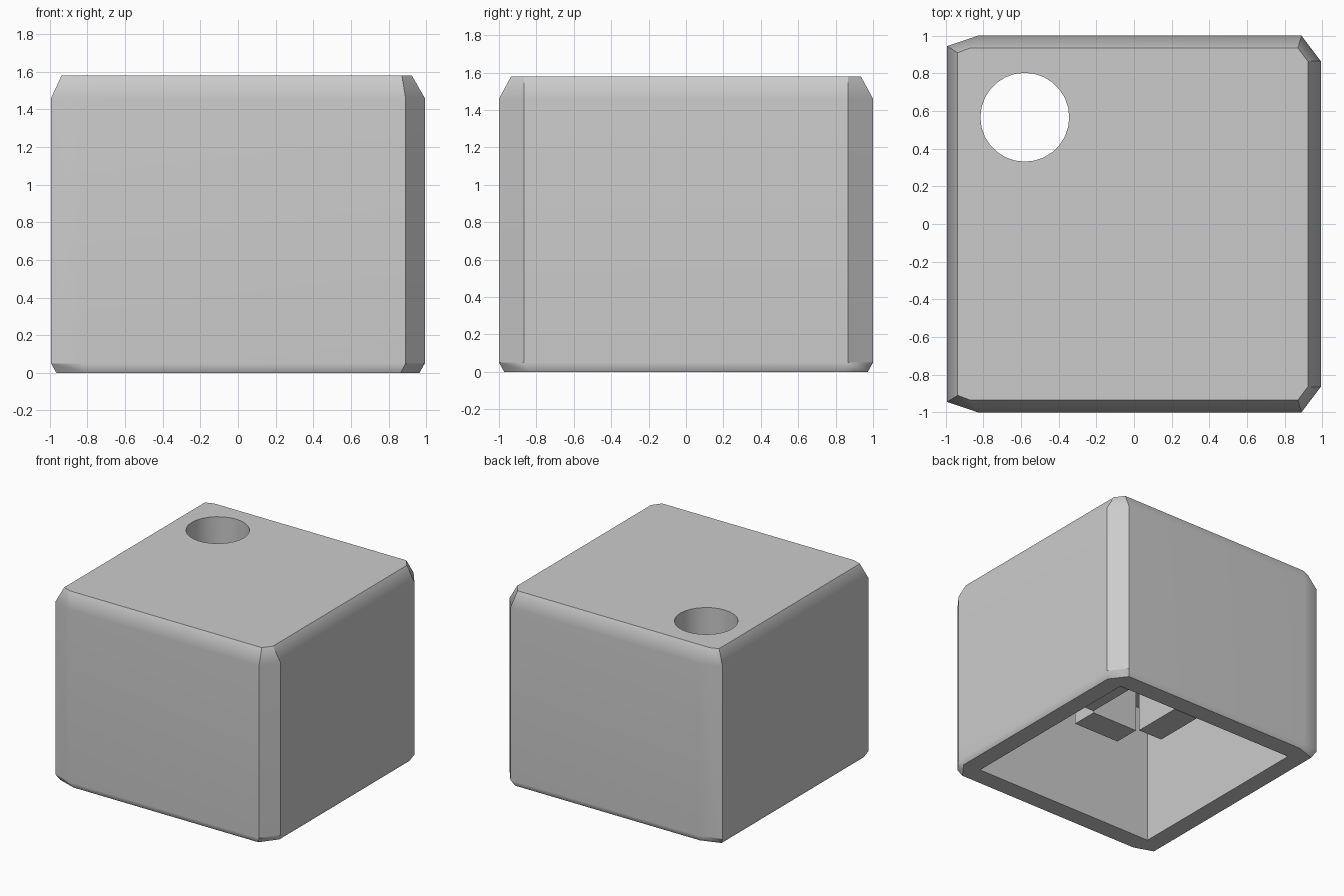
import bpy
import bmesh
import math
from mathutils import Matrix

cube = bpy.data.objects.get("Cube")
if cube:
    bpy.data.objects.remove(cube, do_unlink=True)

GREY = (0.6, 0.6, 0.6, 1.0)
CAVITY = 0.82       # half width of the hollow
CEILING = 1.115     # underside of the thick top
mat = bpy.data.materials.new("plain_grey")
mat.use_nodes = True
mat.diffuse_color = GREY
mat.node_tree.nodes["Principled BSDF"].inputs["Base Color"].default_value = GREY


def add_object(name, bm):
    """Turn a bmesh into a grey object."""
    bmesh.ops.recalc_face_normals(bm, faces=bm.faces)
    mesh = bpy.data.meshes.new(name)
    bm.to_mesh(mesh)
    bm.free()
    mesh.materials.append(mat)
    obj = bpy.data.objects.new(name, mesh)
    bpy.context.collection.objects.link(obj)
    return obj


def box(name, lo, hi):
    bm = bmesh.new()
    bmesh.ops.create_cube(bm, size=1)
    for v in bm.verts:
        v.co = [a + (c + 0.5) * (b - a) for a, b, c in zip(lo, hi, v.co)]
    return add_object(name, bm)


def mirrored_outline(half):
    """Close a half outline (y > 0, left to right) across the x axis."""
    return half + [(x, -y) for x, y in reversed(half)]


# Shell: stacked eight-sided outlines with uneven corner chamfers
side = mirrored_outline([(-0.993, 0.945), (-0.83, 1), (0.89, 1), (0.992, 0.865)])
top = mirrored_outline([(-0.937, 0.91), (-0.87, 0.935), (0.87, 0.935), (0.923, 0.865)])
base = [(x * 0.972, y * 0.972) for x, y in side]
bm = bmesh.new()
rings = [[bm.verts.new((x, y, z)) for x, y in outline]
         for outline, z in ((base, 0), (side, 0.05), (side, 1.46), (top, 1.58))]
for lower, upper in zip(rings, rings[1:]):
    for i in range(len(lower)):
        j = (i + 1) % len(lower)
        bm.faces.new((lower[i], lower[j], upper[j], upper[i]))
bm.faces.new(rings[0])
bm.faces.new(rings[-1])
shell = add_object("shell", bm)

# Cutters: open hollow underneath and round hole through the top
hollow = box("hollow_cutter", (-CAVITY, -CAVITY, -0.2), (CAVITY, CAVITY, CEILING))
bm = bmesh.new()
bmesh.ops.create_cone(bm, cap_ends=True, segments=28, radius1=0.236, radius2=0.236,
                      depth=1.0, matrix=Matrix.Translation((-0.58, 0.567, 1.4)))
hole = add_object("hole_cutter", bm)

bpy.context.view_layer.objects.active = shell
for cutter in (hollow, hole):
    mod = shell.modifiers.new("cut", "BOOLEAN")
    mod.operation = "DIFFERENCE"
    mod.solver = "EXACT"
    mod.object = cutter
    bpy.ops.object.modifier_apply(modifier=mod.name)
for cutter in (hollow, hole):
    bpy.data.objects.remove(cutter, do_unlink=True)

# Soft edges on the shell, with the large sides kept flat
bpy.ops.object.select_all(action="DESELECT")
shell.select_set(True)
bpy.ops.object.shade_smooth_by_angle(angle=math.radians(32))
weighted = shell.modifiers.new("flat_sides", "WEIGHTED_NORMAL")
weighted.keep_sharp = True

# Cross-shaped socket: four blocks hanging from the ceiling around a square gap
for i, name in enumerate(("left", "back", "right", "front")):
    block = box(name + "_socket_block", (0.225, -0.207, 0.46), (0.44, 0.207, CEILING + 0.02))
    block.data.transform(Matrix.Rotation(i * math.pi / 2, 4, "Z"))
